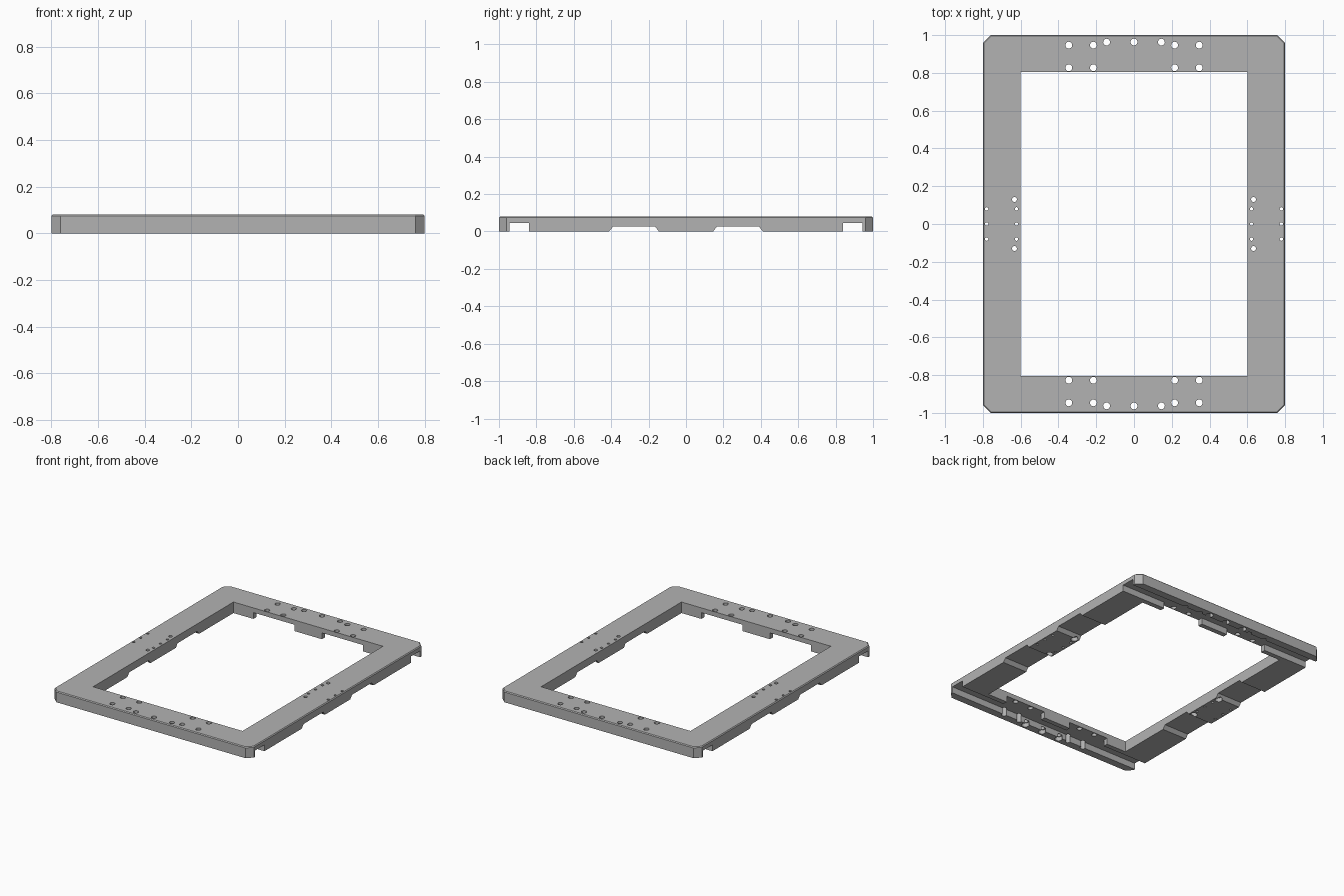
import bpy
import bmesh
from math import cos, sin, tau
from mathutils import Vector

cube = bpy.data.objects.get("Cube")
if cube:
    bpy.data.objects.remove(cube, do_unlink=True)

grey = bpy.data.materials.new("plain grey")
grey.use_nodes = True
colour = (0.45, 0.45, 0.45, 1)
grey.diffuse_color = colour
grey.node_tree.nodes["Principled BSDF"].inputs["Base Color"].default_value = colour

HEIGHT = 0.08
CHANNEL = 0.046   # ceiling of the underside channels
BELOW = -0.05     # cutters start under the frame


def prism(bm, outline, shift):
    """Extrude a closed outline along a vector."""
    base = bm.faces.new([bm.verts.new(p) for p in outline])
    new = bmesh.ops.extrude_face_region(bm, geom=[base])["geom"]
    bmesh.ops.translate(bm, vec=shift, verts=[v for v in new if isinstance(v, bmesh.types.BMVert)])


def finish(bm, name):
    bmesh.ops.recalc_face_normals(bm, faces=bm.faces)
    mesh = bpy.data.meshes.new(name)
    bm.to_mesh(mesh)
    bm.free()
    mesh.materials.append(grey)
    obj = bpy.data.objects.new(name, mesh)
    bpy.context.collection.objects.link(obj)
    return obj


def rectangle(x, y, z):
    return [(-x, -y, z), (x, -y, z), (x, y, z), (-x, y, z)]


def cut(target, bm, name):
    """Subtract the shapes in bm from the target."""
    cutter = finish(bm, name)
    cutter.hide_render = True
    mod = target.modifiers.new(name, "BOOLEAN")
    mod.operation, mod.solver, mod.object = "DIFFERENCE", "EXACT", cutter
    bpy.context.view_layer.objects.active = target
    bpy.ops.object.modifier_apply(modifier=name)
    bpy.data.objects.remove(cutter, do_unlink=True)


def drill(target, holes, top, name):
    """Drill (x, y, radius) holes, mirrored to all four quarters."""
    bm = bmesh.new()
    spots = {(sx * x, sy * y, r) for x, y, r in holes for sx in (-1, 1) for sy in (-1, 1)}
    for x, y, r in sorted(spots):
        ring = [(x + r * cos(tau * i / 20), y + r * sin(tau * i / 20), BELOW) for i in range(20)]
        prism(bm, ring, Vector((0, 0, top - BELOW)))
    cut(target, bm, name)


# Frame slab with clipped corners and a fine chamfer on its top rim
bm = bmesh.new()
prism(bm, rectangle(0.8, 1, 0), Vector((0, 0, HEIGHT)))
corners = [e for e in bm.edges if abs(e.verts[0].co.z - e.verts[1].co.z) > 0.01]
bmesh.ops.bevel(bm, geom=corners, offset=0.04, segments=1, affect="EDGES")
rim = [e for e in bm.edges if all(v.co.z > HEIGHT - 0.001 for v in e.verts)]
bmesh.ops.bevel(bm, geom=rim, offset=0.006, segments=1, affect="EDGES")
frame = finish(bm, "frame")

# Central opening
bm = bmesh.new()
prism(bm, rectangle(0.6, 0.805, BELOW), Vector((0, 0, 0.2)))
cut(frame, bm, "opening")

# Channels under the front and back rails, leaving corner and middle tabs
half = [(0.9, 0.945), (0.9, 0.84), (0.44, 0.84), (0.44, 0.79), (0.11, 0.79), (0.11, 0.84)]
comb = half + [(-x, y) for x, y in reversed(half)]
bm = bmesh.new()
for side in (-1, 1):
    prism(bm, [(x, side * y, BELOW) for x, y in comb], Vector((0, 0, CHANNEL - BELOW)))
cut(frame, bm, "rail_channels")

# Sloped notches under the side rails
notch = [(0.145, BELOW), (0.145, 0), (0.165, 0.026), (0.39, 0.026), (0.412, 0), (0.412, BELOW)]
bm = bmesh.new()
for side in (-1, 1):
    prism(bm, [(-0.9, side * y, z) for y, z in notch], Vector((1.8, 0, 0)))
cut(frame, bm, "side_notches")

# Wider sockets below the fixing holes, then the through holes
sockets = [(0, 0.963, 0.025), (0.145, 0.963, 0.025), (0.633, 0.13, 0.024)]
drill(frame, sockets, 0.03, "sockets")
holes = [(x, y, 0.018) for x in (0.215, 0.345) for y in (0.827, 0.947)]
holes += [(0, 0.963, 0.018), (0.145, 0.963, 0.018), (0.633, 0.13, 0.013)]
holes += [(x, y, 0.009) for x in (0.622, 0.78) for y in (0, 0.08)]
drill(frame, holes, 0.2, "holes")
